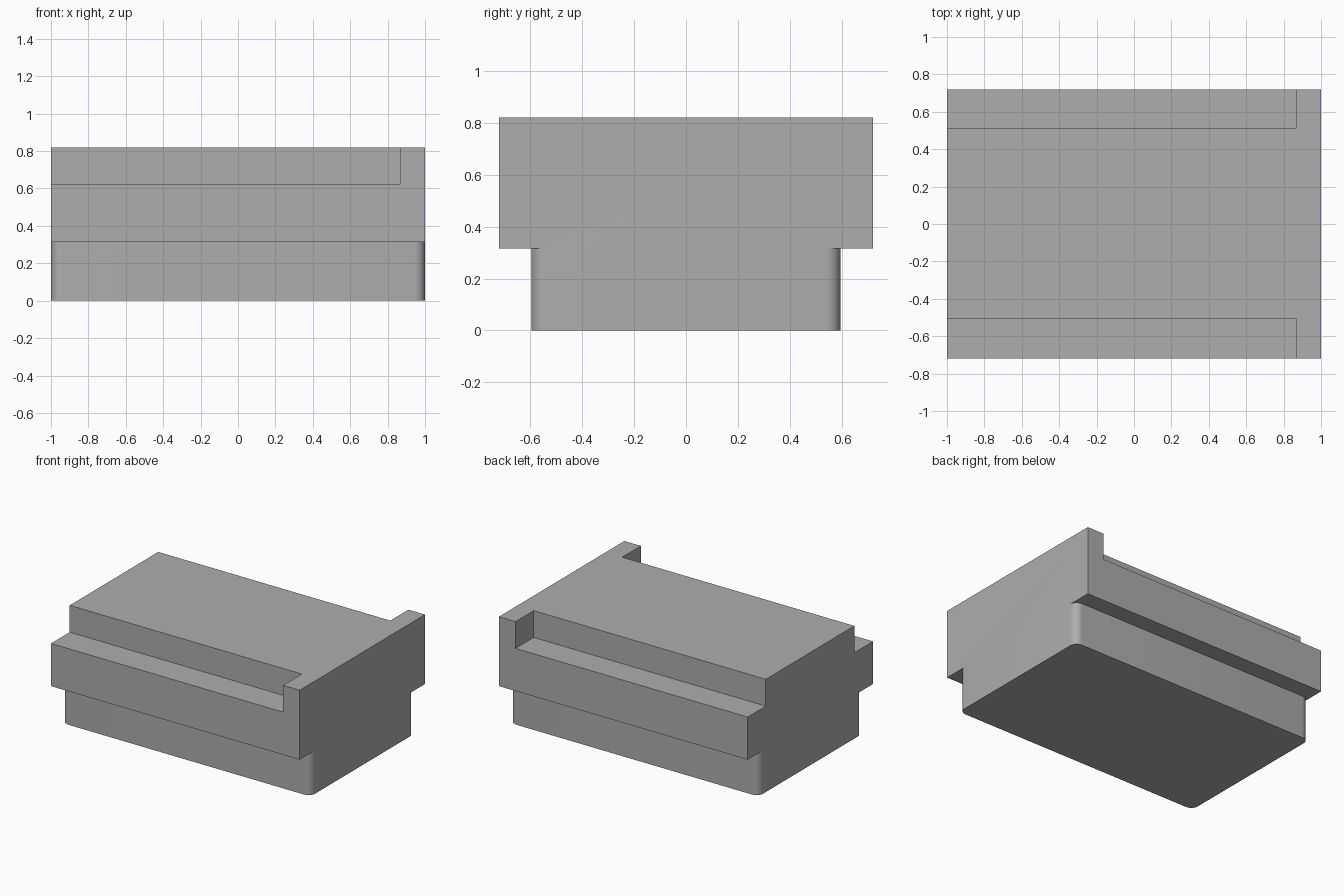
import bpy
import bmesh
import math

default = bpy.data.objects.get("Cube")
if default:
    bpy.data.objects.remove(default, do_unlink=True)

HALF_LENGTH = 1.0
UPPER_Y = 0.72
BASE_Y = 0.595
BASE_TOP = 0.315
LEDGE_Z = 0.625
TOP_Z = 0.82
END_X = 0.867
CORNER_RADIUS = 0.055

grey = bpy.data.materials.new("plain grey")
grey.use_nodes = True
colour = (0.42, 0.42, 0.42, 1.0)
grey.diffuse_color = colour
grey.node_tree.nodes["Principled BSDF"].inputs["Base Color"].default_value = colour


def box(name, low, high, corner=0.0):
    """Box between two corners, with optional rounded vertical edges."""
    bm = bmesh.new()
    bmesh.ops.create_cube(bm, size=1.0)
    for v in bm.verts:
        v.co = [(a + b) / 2 + c * (b - a) for a, b, c in zip(low, high, v.co)]
    if corner:
        upright = [e for e in bm.edges
                   if abs(e.verts[0].co.z - e.verts[1].co.z) > 0.01]
        bmesh.ops.bevel(bm, geom=upright, offset=corner, segments=10,
                        profile=0.5, affect='EDGES')
    mesh = bpy.data.meshes.new(name)
    bm.to_mesh(mesh)
    bm.free()
    mesh.materials.append(grey)
    obj = bpy.data.objects.new(name, mesh)
    bpy.context.collection.objects.link(obj)
    return obj


def combine(target, tool, operation):
    """Apply a boolean and discard the tool object."""
    mod = target.modifiers.new(operation.lower(), 'BOOLEAN')
    mod.operation = operation
    mod.solver = 'EXACT'
    mod.object = tool
    bpy.ops.object.select_all(action='DESELECT')
    bpy.context.view_layer.objects.active = target
    target.select_set(True)
    bpy.ops.object.modifier_apply(modifier=mod.name)
    bpy.data.objects.remove(tool, do_unlink=True)


# Wide upper block
body = box("stepped_block", (-HALF_LENGTH, -UPPER_Y, BASE_TOP),
           (HALF_LENGTH, UPPER_Y, TOP_Z))

# Long side ledges, stopping short of the left end
for side, inner in ((-1, 0.505), (1, 0.512)):
    ys = sorted((side * inner, side * (UPPER_Y + 0.2)))
    ledge = box("ledge_cutter", (-HALF_LENGTH - 0.2, ys[0], LEDGE_Z),
                (END_X, ys[1], TOP_Z + 0.2))
    combine(body, ledge, 'DIFFERENCE')

# Narrower base with rounded upright corners
base = box("base", (-HALF_LENGTH, -BASE_Y, 0.0),
           (HALF_LENGTH, BASE_Y, BASE_TOP), CORNER_RADIUS)
combine(body, base, 'UNION')

# Merge flush faces and shade the rounded corners smooth
bm = bmesh.new()
bm.from_mesh(body.data)
bmesh.ops.remove_doubles(bm, verts=bm.verts, dist=0.0001)
bmesh.ops.dissolve_limit(bm, angle_limit=math.radians(1),
                         verts=bm.verts, edges=bm.edges)
bm.to_mesh(body.data)
bm.free()
bpy.ops.object.shade_smooth_by_angle(angle=math.radians(30))
